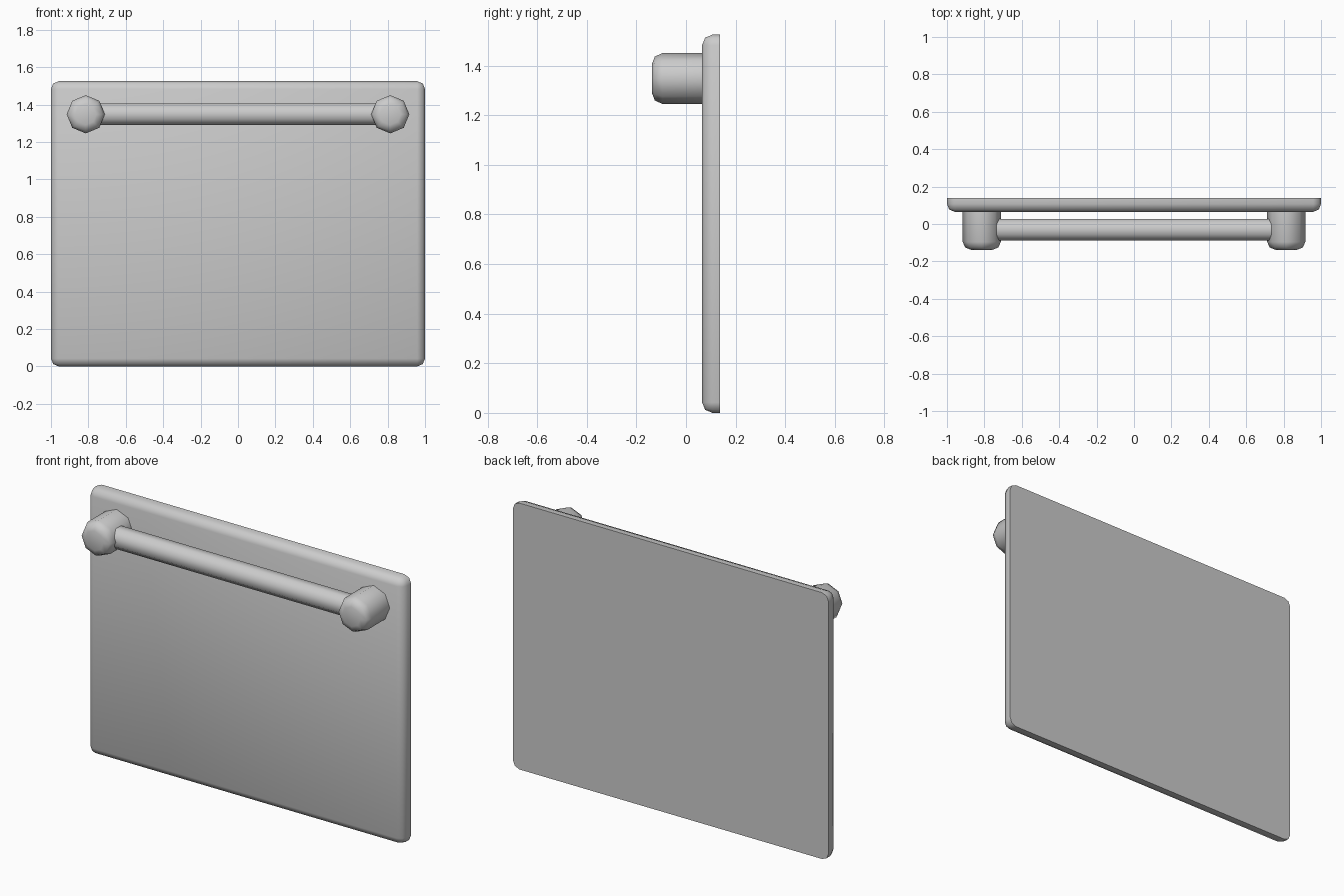
import bpy
import bmesh
from math import pi, radians
from mathutils import Matrix

cube = bpy.data.objects.get("Cube")
if cube:
    bpy.data.objects.remove(cube, do_unlink=True)

grey = bpy.data.materials.new("light grey")
grey.use_nodes = True
colour = (0.6, 0.6, 0.6, 1)
grey.diffuse_color = colour
grey.node_tree.nodes["Principled BSDF"].inputs["Base Color"].default_value = colour

BACK, FACE, TIP = 0.138, 0.065, -0.138   # depths along y
HEIGHT = 1.525
RAIL_Z = 1.348


def finish(name, bm, matrix):
    """Turn a bmesh into a smooth shaded object."""
    bmesh.ops.transform(bm, matrix=matrix, verts=bm.verts)
    bmesh.ops.recalc_face_normals(bm, faces=bm.faces)
    mesh = bpy.data.meshes.new(name)
    bm.to_mesh(mesh)
    bm.free()
    mesh.materials.append(grey)
    obj = bpy.data.objects.new(name, mesh)
    bpy.context.collection.objects.link(obj)
    bpy.ops.object.select_all(action='DESELECT')
    obj.select_set(True)
    bpy.context.view_layer.objects.active = obj
    bpy.ops.object.shade_smooth_by_angle(angle=radians(50))
    return obj


def round_edges(bm, edges, width):
    bmesh.ops.bevel(bm, geom=edges, offset=width, offset_type='OFFSET',
                    segments=2, profile=0.5, affect='EDGES')


def cylinder(radius, depth):
    bm = bmesh.new()
    bmesh.ops.create_cone(bm, cap_ends=True, segments=8, radius1=radius,
                          radius2=radius, depth=depth)
    return bm


# Door panel, rounded everywhere except around its flat back
bm = bmesh.new()
bmesh.ops.create_cube(bm, size=1)
bmesh.ops.scale(bm, vec=(2, BACK - FACE, HEIGHT), verts=bm.verts)
round_edges(bm, [e for e in bm.edges if any(v.co.y < 0 for v in e.verts)], 0.042)
finish("door_panel", bm, Matrix.Translation((0, (BACK + FACE) / 2, HEIGHT / 2)))

# Octagonal handle mounts with rounded front ends
length = FACE - TIP + 0.005
for side, x in (("left", 0.814), ("right", -0.814)):
    bm = cylinder(0.102, length)
    round_edges(bm, [e for e in bm.edges if all(v.co.z > 0 for v in e.verts)], 0.042)
    finish(side + "_handle_mount", bm,
           Matrix.Translation((x, TIP + length / 2, RAIL_Z)) @ Matrix.Rotation(pi / 2, 4, 'X'))

# Rail running between the mounts
bm = cylinder(0.0625, 1.6)
finish("handle_rail", bm,
       Matrix.Translation((0, -0.031, RAIL_Z)) @ Matrix.Rotation(pi / 2, 4, 'Y')
       @ Matrix.Rotation(pi / 8, 4, 'Z'))
